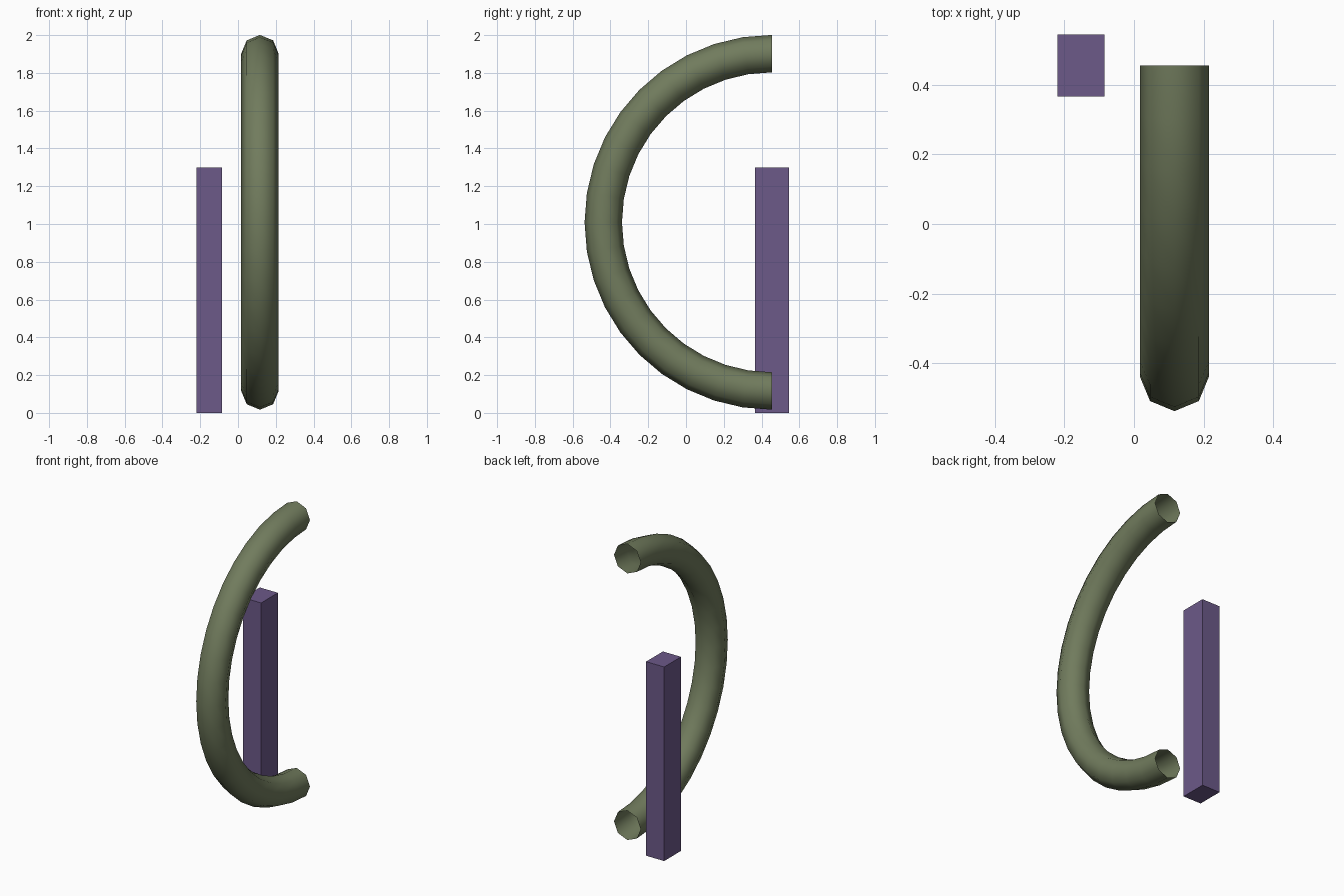
import bpy, bmesh, math
from mathutils import Matrix, Vector

if "Cube" in bpy.data.objects:
    bpy.data.objects.remove(bpy.data.objects["Cube"])


def add_object(name, bm, color, smooth):
    bmesh.ops.recalc_face_normals(bm, faces=bm.faces[:])
    mesh = bpy.data.meshes.new(name)
    for f in bm.faces:
        f.smooth = smooth
    bm.to_mesh(mesh)
    bm.free()
    mat = bpy.data.materials.new(name + "_color")
    mat.diffuse_color = (*color, 1)
    mat.use_nodes = True
    mat.node_tree.nodes["Principled BSDF"].inputs["Base Color"].default_value = mat.diffuse_color
    mesh.materials.append(mat)
    obj = bpy.data.objects.new(name, mesh)
    bpy.context.collection.objects.link(obj)
    return obj


# Half-ring tube: open octagonal section swept through 180 degrees
center = Vector((0.116, 0.455, 1.009))
bm = bmesh.new()
placement = Matrix.Translation(center + Vector((0, 0, 0.893))) @ Matrix.Rotation(math.pi / 2, 4, 'X')
bmesh.ops.create_circle(bm, segments=8, radius=0.099, cap_ends=False, matrix=placement)
bmesh.ops.spin(bm, geom=bm.verts[:] + bm.edges[:], cent=center, axis=(1, 0, 0),
               angle=math.pi, steps=20, use_duplicate=False)
add_object("curved_tube", bm, (0.165, 0.2, 0.11), True)

# Upright rectangular post
bm = bmesh.new()
bmesh.ops.create_cube(bm, size=1, matrix=Matrix.Translation((-0.152, 0.455, 0.65))
                      @ Matrix.Diagonal((0.134, 0.178, 1.3, 1)))
add_object("post", bm, (0.15, 0.1, 0.25), False)
